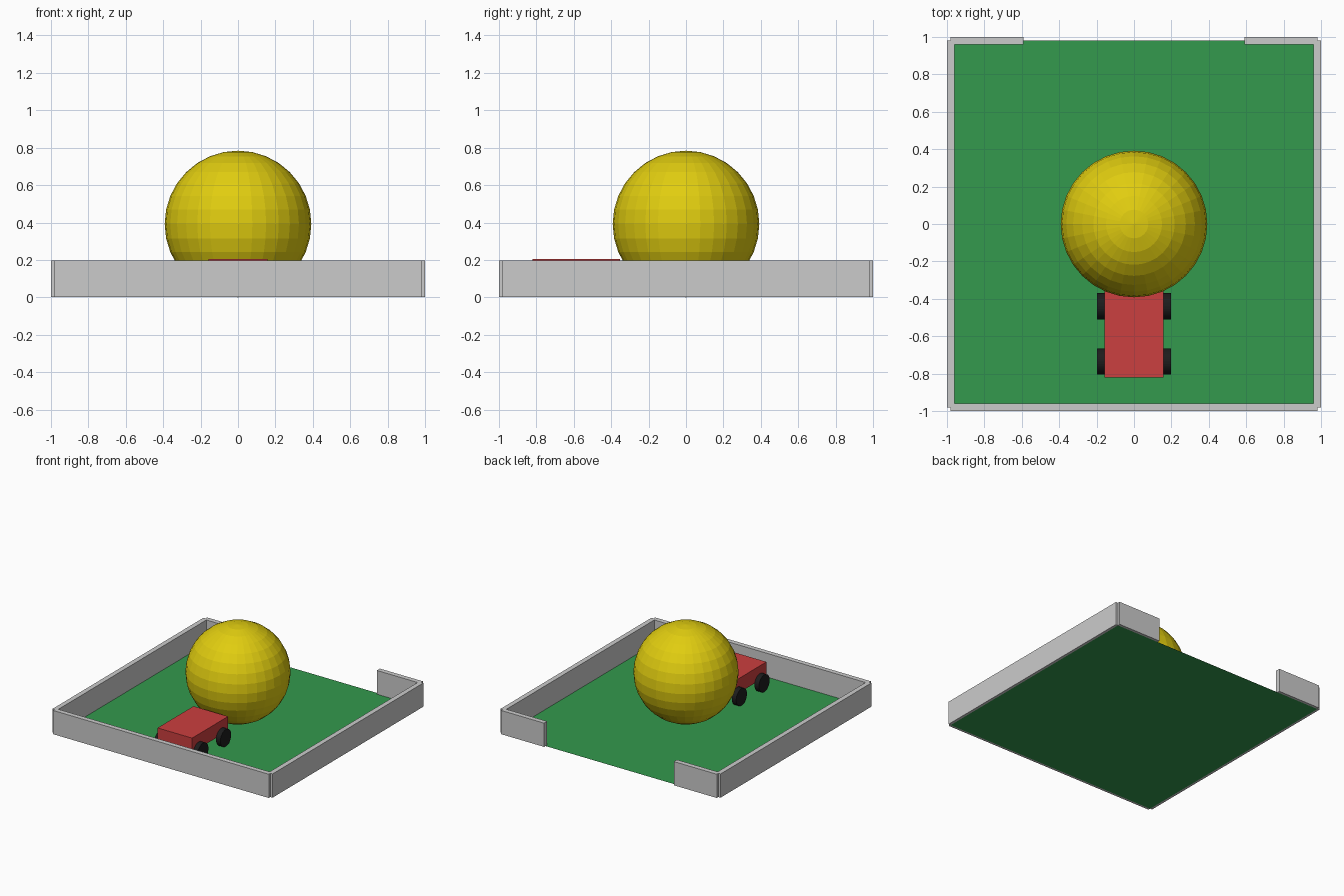
import bpy
import math

cube = bpy.data.objects.get("Cube")
if cube:
    bpy.data.objects.remove(cube, do_unlink=True)


def material(name, color):
    m = bpy.data.materials.new(name)
    m.use_nodes = True
    m.diffuse_color = (*color, 1)
    m.node_tree.nodes["Principled BSDF"].inputs["Base Color"].default_value = (*color, 1)
    return m


green = material("field green", (0.033, 0.319, 0.074))
grey = material("wall grey", (0.6, 0.6, 0.6))
yellow = material("ball yellow", (0.75, 0.61, 0.005))
red = material("body red", (0.6, 0.05, 0.05))
black = material("tire black", (0.012, 0.012, 0.012))


def finish(name, mat):
    ob = bpy.context.object
    ob.name = name
    ob.data.materials.append(mat)
    return ob


def box(name, low, high, mat):
    center = [(a + b) / 2 for a, b in zip(low, high)]
    bpy.ops.mesh.primitive_cube_add(size=1, location=center)
    ob = finish(name, mat)
    ob.scale = [b - a for a, b in zip(low, high)]
    return ob


EDGE = 0.98      # half size of the field, also the wall centre line
HALF = 0.02      # half thickness of a wall
TOP = 0.196      # wall height
BASE = 0.001
POST = 0.59      # inner end of the walls beside the opening

# Field
bpy.ops.mesh.primitive_plane_add(size=2 * EDGE)
finish("field", green)

# Walls, with an opening at the back
box("front_wall", (-EDGE, -EDGE - HALF, BASE), (EDGE, -EDGE + HALF, TOP), grey)
for side, s in (("left", 1), ("right", -1)):
    x = s * EDGE
    box(side + "_wall", (x - HALF, -EDGE, BASE), (x + HALF, EDGE, TOP), grey)
    xs = sorted((s * POST, x))
    box(side + "_back_wall", (xs[0], EDGE - HALF, BASE), (xs[1], EDGE + HALF, TOP), grey)

# Ball
RADIUS = 0.392
bpy.ops.mesh.primitive_uv_sphere_add(segments=32, ring_count=16, radius=RADIUS,
                                     location=(0, 0, RADIUS))
finish("ball", yellow)

# Car
box("car_body", (-0.157, -0.82, 0.086), (0.157, -0.353, 0.204), red)
for side, s in (("left", 1), ("right", -1)):
    for end, y in (("front", -0.735), ("back", -0.44)):
        bpy.ops.mesh.primitive_cylinder_add(
            vertices=32, radius=0.07, depth=0.04,
            location=(s * 0.177, y, 0.071), rotation=(0, math.pi / 2, 0))
        finish(f"{end}_{side}_wheel", black)
